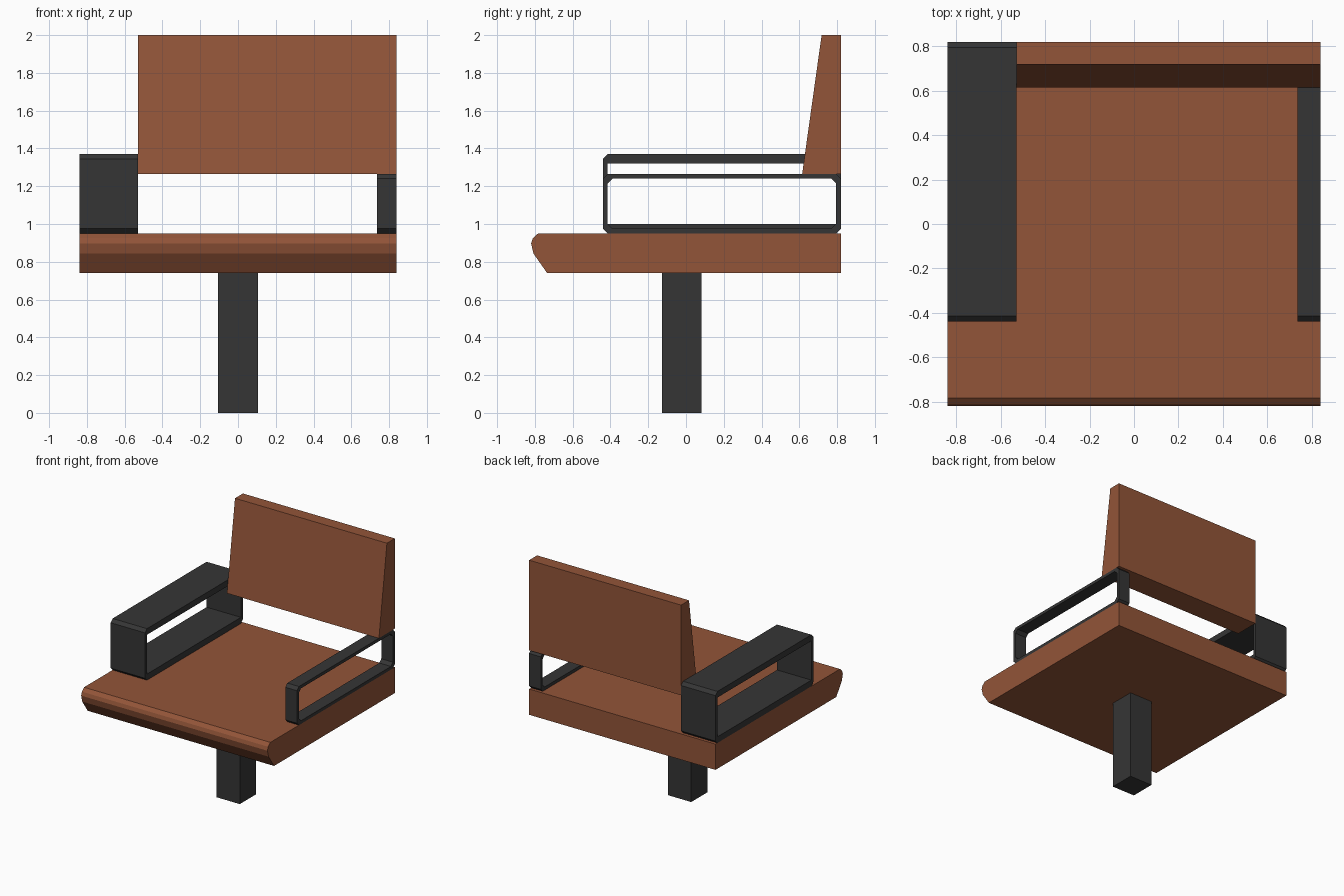
import bpy, bmesh

if "Cube" in bpy.data.objects:
    bpy.data.objects.remove(bpy.data.objects["Cube"])


def material(name, color):
    m = bpy.data.materials.new(name)
    m.diffuse_color = (*color, 1)
    m.use_nodes = True
    m.node_tree.nodes["Principled BSDF"].inputs["Base Color"].default_value = m.diffuse_color
    return m


LEATHER = material("brown leather", (0.29, 0.090, 0.040))
METAL = material("dark metal", (0.036, 0.036, 0.036))


def finish(name, bm, mat):
    bmesh.ops.remove_doubles(bm, verts=bm.verts, dist=1e-5)
    bmesh.ops.recalc_face_normals(bm, faces=bm.faces)
    mesh = bpy.data.meshes.new(name)
    bm.to_mesh(mesh)
    bm.free()
    mesh.materials.append(mat)
    ob = bpy.data.objects.new(name, mesh)
    bpy.context.collection.objects.link(ob)
    return ob


def prism(name, profile, x0, x1, mat):
    """Extrude a (y, z) profile along x."""
    bm = bmesh.new()
    a = [bm.verts.new((x0, y, z)) for y, z in profile]
    b = [bm.verts.new((x1, y, z)) for y, z in profile]
    bm.faces.new(a)
    bm.faces.new(b[::-1])
    for i in range(len(a)):
        j = (i + 1) % len(a)
        bm.faces.new((a[i], a[j], b[j], b[i]))
    return finish(name, bm, mat)


def octagon(y0, y1, z0, z1, c):
    """Rectangle with corners chamfered by c."""
    return [(y0 + c, z0), (y1 - c, z0), (y1, z0 + c), (y1, z1 - c),
            (y1 - c, z1), (y0 + c, z1), (y0, z1 - c), (y0, z0 + c)]


def frame(name, x0, x1, outer, inner, mat):
    """Closed rectangular loop, hollow along x."""
    bm = bmesh.new()
    rings = [[bm.verts.new((x, y, z)) for y, z in p]
             for x, p in ((x0, outer), (x1, outer), (x1, inner), (x0, inner))]
    for k in range(4):
        r, s = rings[k], rings[(k + 1) % 4]
        for i in range(8):
            j = (i + 1) % 8
            bm.faces.new((r[i], r[j], s[j], s[i]))
    return finish(name, bm, mat)


# Seat cushion with a rolled front edge
prism("seat", [(0.82, 0.74), (-0.735, 0.74), (-0.807, 0.843), (-0.82, 0.896),
               (-0.811, 0.925), (-0.783, 0.95), (0.82, 0.95)],
      -0.84, 0.84, LEATHER)

# Tapered backrest, beside the wide armrest
prism("backrest", [(0.615, 1.265), (0.82, 1.265), (0.82, 2.0), (0.718, 2.0)],
      -0.53, 0.84, LEATHER)

# Square pedestal
prism("pedestal", [(-0.127, 0), (0.083, 0), (0.083, 0.74), (-0.127, 0.74)],
      -0.105, 0.105, METAL)

# Wide, tall armrest on the left and slim, low armrest on the right
frame("wide_armrest", -0.84, -0.53,
      octagon(-0.44, 0.82, 0.95, 1.37, 0.025),
      octagon(-0.415, 0.795, 1.0, 1.32, 0.0), METAL)
frame("slim_armrest", 0.735, 0.84,
      octagon(-0.44, 0.82, 0.95, 1.265, 0.025),
      octagon(-0.415, 0.795, 0.976, 1.24, 0.025), METAL)
